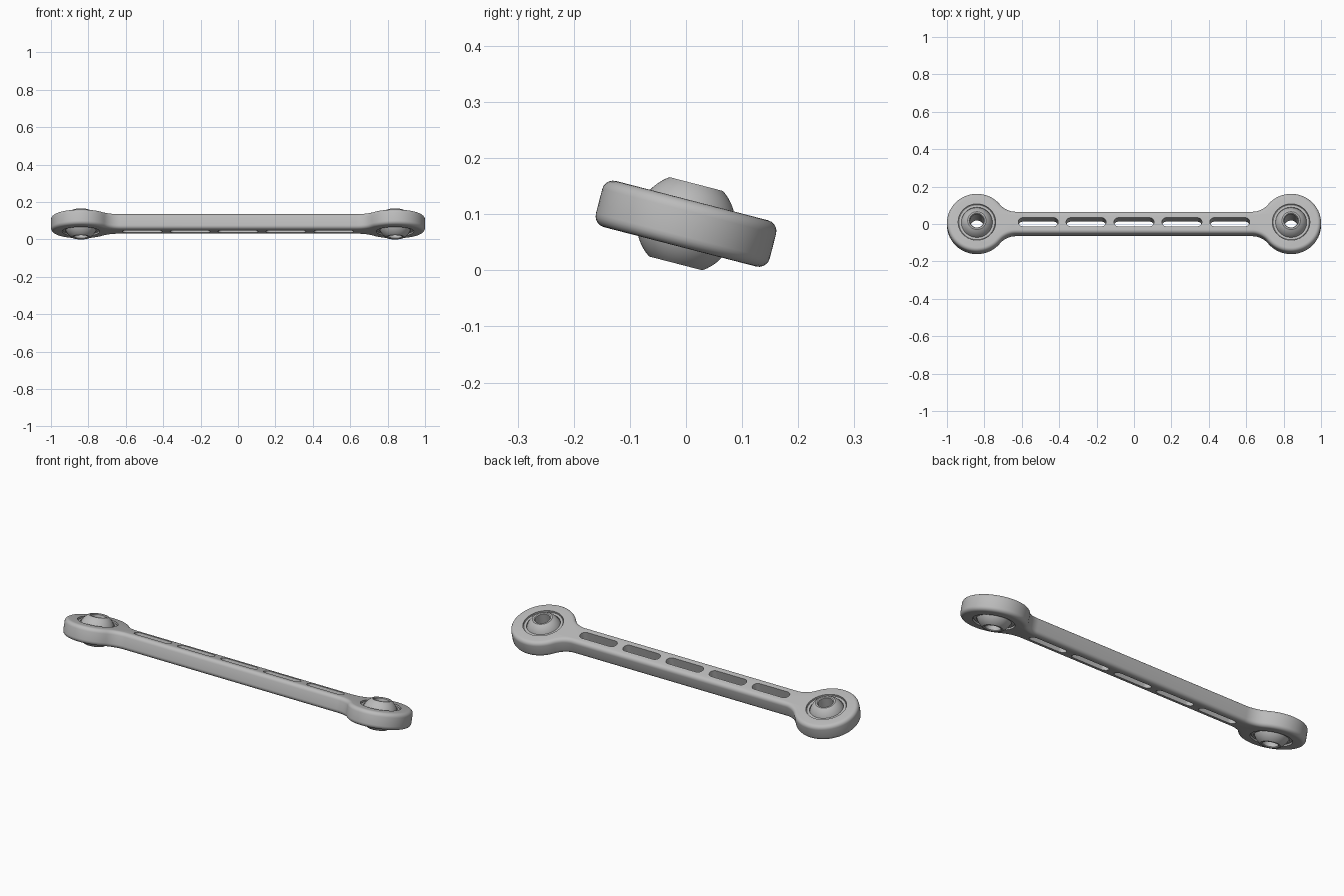
import bpy, bmesh
from math import sin, cos, pi, radians, sqrt, atan2
from mathutils import Matrix

cube = bpy.data.objects.get("Cube")
if cube:
    bpy.data.objects.remove(cube, do_unlink=True)

TILT = Matrix.Translation((0, 0, 0.083)) @ Matrix.Rotation(radians(-14.5), 4, 'X')
HEAD_X, HEAD_R = 0.84, 0.16      # eye centres and radius
ROD_W, HALF_T = 0.061, 0.0425    # half width and half thickness
BORE_R, BALL_R, HOLE_R = 0.1, 0.088, 0.037

steel = bpy.data.materials.new("grey metal")
steel.use_nodes = True
GREY = (0.5, 0.5, 0.5, 1)
steel.diffuse_color = GREY
steel.node_tree.nodes["Principled BSDF"].inputs["Base Color"].default_value = GREY


def arc(cx, cy, r, a, b, n):
    return [(cx + r * cos(a + (b - a) * i / n), cy + r * sin(a + (b - a) * i / n))
            for i in range(n + 1)]


def add_object(name, bm):
    bmesh.ops.remove_doubles(bm, verts=bm.verts, dist=1e-5)
    bmesh.ops.recalc_face_normals(bm, faces=bm.faces)
    mesh = bpy.data.meshes.new(name)
    bm.to_mesh(mesh)
    bm.free()
    mesh.materials.append(steel)
    obj = bpy.data.objects.new(name, mesh)
    bpy.context.collection.objects.link(obj)
    obj.matrix_world = TILT
    return obj


def extrude_outline(bm, points, half):
    face = bm.faces.new([bm.verts.new((x, y, -half)) for x, y in points])
    top = bmesh.ops.extrude_face_region(bm, geom=[face])["geom"]
    bmesh.ops.translate(bm, vec=(0, 0, 2 * half),
                        verts=[v for v in top if isinstance(v, bmesh.types.BMVert)])


def lathe(name, profile, x):
    # closed (radius, height) profile spun about a vertical axis
    bm = bmesh.new()
    verts = [bm.verts.new((r, 0, z)) for r, z in profile]
    edges = [bm.edges.new((verts[i - 1], verts[i])) for i in range(len(verts))]
    bmesh.ops.spin(bm, geom=verts + edges, cent=(0, 0, 0), axis=(0, 0, 1),
                   angle=2 * pi, steps=64)
    bmesh.ops.translate(bm, vec=(x, 0, 0), verts=bm.verts)
    return add_object(name, bm)


def smooth(obj):
    bpy.ops.object.select_all(action='DESELECT')
    obj.select_set(True)
    bpy.context.view_layer.objects.active = obj
    for mod in list(obj.modifiers):
        bpy.ops.object.modifier_apply(modifier=mod.name)
    bpy.ops.object.shade_smooth_by_angle(angle=radians(32))


# Link body: quarter outline (eye arc, then concave neck), mirrored round
neck_r = 0.11
neck_y = ROD_W + neck_r
neck_dx = sqrt((HEAD_R + neck_r) ** 2 - neck_y ** 2)
join = atan2(neck_y, -neck_dx)
quarter = arc(HEAD_X, 0, HEAD_R, 0, join, 28)
quarter += arc(HEAD_X - neck_dx, neck_y, neck_r, join - pi, -pi / 2, 12)[1:]
half_outline = quarter + [(-x, y) for x, y in reversed(quarter)]
outline = half_outline + [(x, -y) for x, y in reversed(half_outline[1:-1])]
bm = bmesh.new()
extrude_outline(bm, outline, HALF_T)
body = add_object("link_body", bm)
bevel = body.modifiers.new("rounded edges", 'BEVEL')
bevel.width = 0.02
bevel.segments = 5
bevel.limit_method = 'ANGLE'
bevel.angle_limit = radians(50)

# Cutter for the five slots and two bearing bores
bm = bmesh.new()
for i in range(-2, 3):
    cx, r, reach = i * 0.256, 0.024, 0.083
    extrude_outline(bm, arc(cx + reach, 0, r, -pi / 2, pi / 2, 12)
                    + arc(cx - reach, 0, r, pi / 2, 3 * pi / 2, 12), 0.1)
for side in (-1, 1):
    extrude_outline(bm, arc(side * HEAD_X, 0, BORE_R, 0, 2 * pi, 64)[:-1], 0.1)
cutter = add_object("slot_cutter", bm)
cutter.hide_render = True
cut = body.modifiers.new("slots", 'BOOLEAN')
cut.operation = 'DIFFERENCE'
cut.solver = 'EXACT'
cut.object = cutter
smooth(body)
bpy.data.objects.remove(cutter, do_unlink=True)

# Spherical bearing in each eye: race ring and bored ball
race_z = 0.036
race_in = sqrt(BALL_R ** 2 - race_z ** 2)
ball_top = 0.073
lat = atan2(ball_top, sqrt(BALL_R ** 2 - ball_top ** 2))
for side, label in ((-1, "right"), (1, "left")):
    race = [(BORE_R, -race_z + 0.004), (BORE_R, race_z - 0.004), (BORE_R - 0.004, race_z),
            (race_in + 0.003, race_z), (race_in + 0.003, -race_z), (BORE_R - 0.004, -race_z)]
    smooth(lathe(label + "_race", race, side * HEAD_X))
    ball = arc(0, 0, BALL_R, -lat, lat, 20)
    ball += [(HOLE_R + 0.004, ball_top), (HOLE_R, ball_top - 0.004),
             (HOLE_R, 0.004 - ball_top), (HOLE_R + 0.004, -ball_top)]
    smooth(lathe(label + "_ball", ball, side * HEAD_X))
